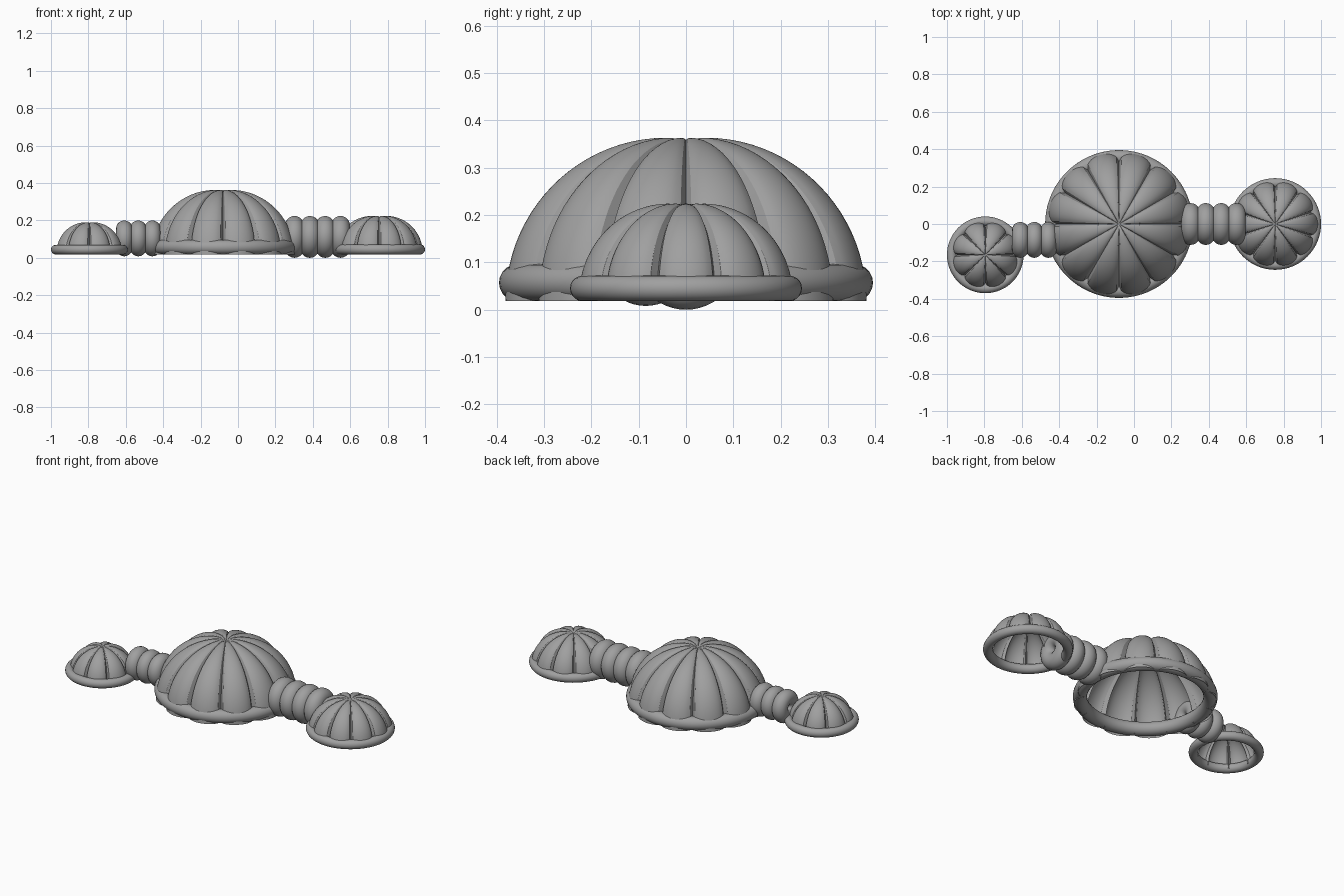
import bpy, bmesh, math

if "Cube" in bpy.data.objects:
    bpy.data.objects.remove(bpy.data.objects["Cube"])

stone = bpy.data.materials.new("plain grey")
stone.diffuse_color = (0.35, 0.35, 0.35, 1)
stone.use_nodes = True
stone.node_tree.nodes["Principled BSDF"].inputs["Base Color"].default_value = stone.diffuse_color


def smooth(ob):
    bpy.ops.object.select_all(action='DESELECT')
    ob.select_set(True)
    bpy.context.view_layer.objects.active = ob
    bpy.ops.object.shade_smooth_by_angle(angle=math.radians(28))


def ribbed_dome(name, cx, cy, lobes, ridge, top, base, depth, per=14, rows=22):
    """Open shell of rounded lobes meeting in sharp seams; a seam faces the front."""
    R = top - base
    off = ridge - R
    n = lobes * per
    bm = bmesh.new()
    rings = []
    for j in range(rows + 1):
        phi = math.pi / 2 * j / rows
        ring = []
        for i in range(n):
            a = -math.pi / 2 + 2 * math.pi * i / n
            t = 2 * (i % per) / per - 1
            groove = 1 - math.sqrt(max(0, 1 - t * t)) ** 0.9
            d = depth * groove * (off + R * math.cos(phi)) / ridge
            r = off + (R - d) * math.cos(phi)
            z = base + (R - d) * math.sin(phi)
            ring.append(bm.verts.new((cx + r * math.cos(a), cy + r * math.sin(a), z)))
        rings.append(ring)
    for lo, hi in zip(rings, rings[1:]):
        for i in range(n):
            k = (i + 1) % n
            bm.faces.new((lo[i], lo[k], hi[k], hi[i]))
    # slightly sunken crown
    tip = bm.verts.new((cx, cy, top - 0.04 * R))
    for i in range(n):
        bm.faces.new((rings[-1][i], rings[-1][(i + 1) % n], tip))
    mesh = bpy.data.meshes.new(name)
    bm.to_mesh(mesh)
    bm.free()
    ob = bpy.data.objects.new(name, mesh)
    bpy.context.collection.objects.link(ob)
    mesh.materials.append(stone)
    smooth(ob)


def ring(name, loc, major, minor, rot=(0, 0, 0), segs=64):
    bpy.ops.mesh.primitive_torus_add(location=loc, rotation=rot, major_radius=major,
                                     minor_radius=minor, major_segments=segs, minor_segments=20)
    ob = bpy.context.object
    ob.name = name
    ob.data.materials.append(stone)
    smooth(ob)


# domes with their rim rings
ribbed_dome("main_dome", -0.08, 0, 12, 0.39, 0.363, 0.018, 0.05)
ring("main_rim", (-0.08, 0, 0.057), 0.356, 0.039, segs=96)
ribbed_dome("right_dome", 0.755, 0, 10, 0.232, 0.224, 0.03, 0.035)
ring("right_rim", (0.755, 0, 0.045), 0.218, 0.027)
ribbed_dome("left_dome", -0.795, -0.165, 8, 0.182, 0.19, 0.03, 0.032)
ring("left_rim", (-0.795, -0.165, 0.044), 0.179, 0.026)

# ringed corridors between the domes
side = (0, math.pi / 2, 0)
for i in range(4):
    ring(f"right_corridor_ring_{i+1}", (0.302 + 0.082 * i, 0, 0.112), 0.062, 0.05, side, 48)
for i in range(3):
    ring(f"left_corridor_ring_{i+1}", (-0.608 + 0.075 * i, -0.085, 0.104), 0.052, 0.044, side, 48)
